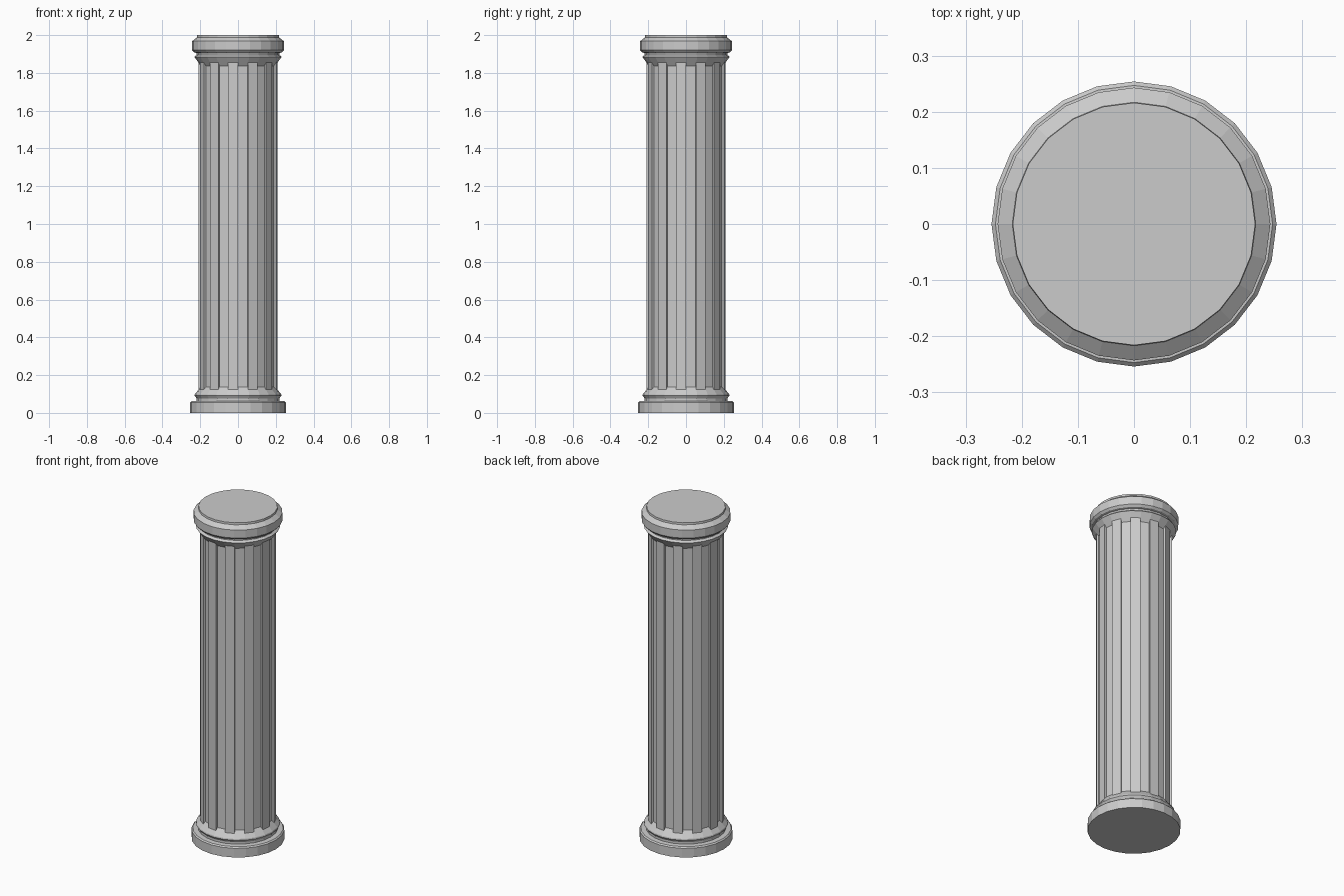
import bpy, bmesh
from math import cos, sin, pi

if "Cube" in bpy.data.objects:
    bpy.data.objects.remove(bpy.data.objects["Cube"])

SIDES = 24
STEP = 2 * pi / SIDES


def ring_point(r, k, z):
    return (r * cos(k * STEP), r * sin(k * STEP), z)


def finish(name, bm):
    bmesh.ops.recalc_face_normals(bm, faces=bm.faces)
    mesh = bpy.data.meshes.new(name)
    bm.to_mesh(mesh)
    bm.free()
    obj = bpy.data.objects.new(name, mesh)
    bpy.context.collection.objects.link(obj)
    return obj


# Turned body: base plinth, moulding, shaft core, capital
profile = [
    (0.254, 0.0), (0.254, 0.055), (0.247, 0.062), (0.219, 0.064),
    (0.219, 0.076), (0.230, 0.092), (0.228, 0.100), (0.197, 0.138),
    (0.197, 1.837), (0.226, 1.878), (0.231, 1.885), (0.219, 1.895),
    (0.219, 1.905), (0.232, 1.908), (0.243, 1.920), (0.243, 1.968),
    (0.217, 1.988), (0.216, 2.0),
]
bm = bmesh.new()
rings = [[bm.verts.new(ring_point(r, k, z)) for k in range(SIDES)] for r, z in profile]
for low, high in zip(rings, rings[1:]):
    for k in range(SIDES):
        n = (k + 1) % SIDES
        bm.faces.new((low[k], low[n], high[n], high[k]))
bm.faces.new(rings[0])
bm.faces.new(rings[-1])
finish("column_body", bm)

# Raised flat ribs on every other side, ending on the sloped mouldings
# (outer radius, core radius) at the bottom and top ends follow the slopes
R_OUT, R_IN = 0.209, 0.196
bm = bmesh.new()
for k in range(1, SIDES, 2):
    section = [(R_IN, 0.138), (R_OUT, 0.122), (R_OUT, 1.855), (R_IN, 1.837)]
    a = [bm.verts.new(ring_point(r, k, z)) for r, z in section]
    b = [bm.verts.new(ring_point(r, k + 1, z)) for r, z in section]
    bm.faces.new(a)
    bm.faces.new(b)
    for i in range(4):
        j = (i + 1) % 4
        bm.faces.new((a[i], a[j], b[j], b[i]))
finish("shaft_ribs", bm)
